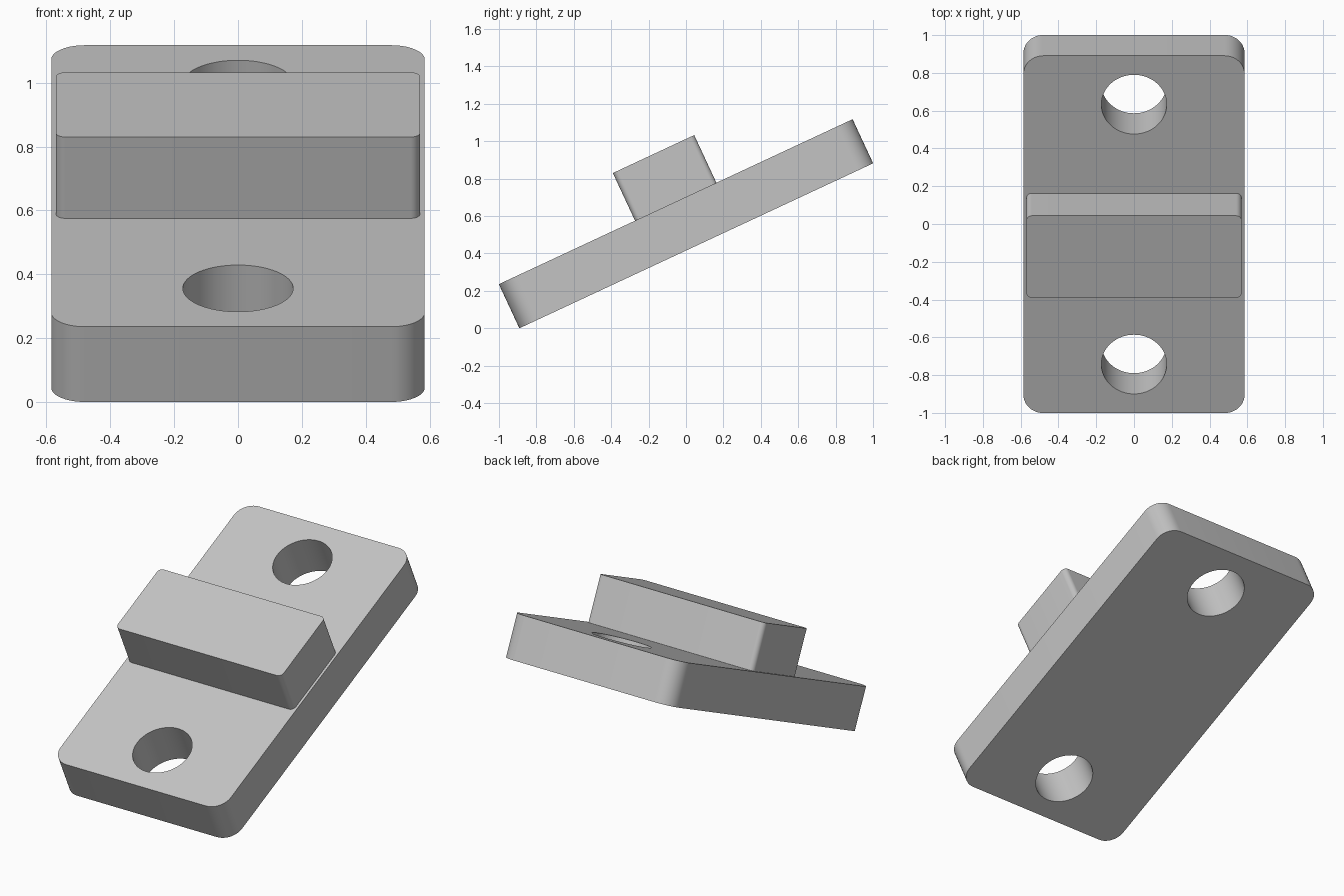
import bpy, bmesh, math
from mathutils import Matrix

if "Cube" in bpy.data.objects:
    bpy.data.objects.remove(bpy.data.objects["Cube"], do_unlink=True)

TILT = math.radians(25)
LENGTH, WIDTH, THICK = 2.087, 1.17, 0.26
HEIGHT = LENGTH * math.sin(TILT) + THICK * math.cos(TILT)
PLACE = Matrix.Translation((0, 0, HEIGHT / 2)) @ Matrix.Rotation(TILT, 4, 'X')

grey = bpy.data.materials.new("plain_grey")
grey.use_nodes = True
colour = (0.55, 0.55, 0.55, 1)
grey.diffuse_color = colour
grey.node_tree.nodes["Principled BSDF"].inputs["Base Color"].default_value = colour


def add_object(name, bm):
    mesh = bpy.data.meshes.new(name)
    bm.to_mesh(mesh)
    bm.free()
    mesh.materials.append(grey)
    obj = bpy.data.objects.new(name, mesh)
    bpy.context.collection.objects.link(obj)
    obj.matrix_world = PLACE
    return obj


def rounded_box(name, size, z, radius):
    """Box whose four upright edges are rounded."""
    bm = bmesh.new()
    bmesh.ops.create_cube(bm, size=1)
    bmesh.ops.scale(bm, vec=size, verts=bm.verts)
    upright = [e for e in bm.edges
               if abs(e.verts[0].co.z - e.verts[1].co.z) > size[2] / 2]
    bmesh.ops.bevel(bm, geom=upright, offset=radius, segments=10,
                    profile=0.5, affect='EDGES')
    bmesh.ops.translate(bm, vec=(0, 0, z), verts=bm.verts)
    return add_object(name, bm)


def smooth(obj):
    bpy.ops.object.select_all(action='DESELECT')
    obj.select_set(True)
    bpy.context.view_layer.objects.active = obj
    bpy.ops.object.shade_smooth_by_angle(angle=math.radians(30))


# Tilted base plate
plate = rounded_box("base_plate", (WIDTH, LENGTH, THICK), 0, 0.105)

# Raised bar across the plate, sunk slightly into it
sink, rise = 0.02, 0.281
bar = rounded_box("cross_bar", (1.14, 0.48, rise + sink),
                  THICK / 2 + (rise - sink) / 2, 0.03)

# Two bolt holes through the plate
bm = bmesh.new()
for side in (-1, 1):
    bmesh.ops.create_cone(bm, cap_ends=True, segments=64, radius1=0.173,
                          radius2=0.173, depth=THICK * 2,
                          matrix=Matrix.Translation((0, side * 0.759, 0)))
cutter = add_object("hole_cutter", bm)
cut = plate.modifiers.new("bolt_holes", 'BOOLEAN')
cut.object = cutter
cut.operation = 'DIFFERENCE'
cut.solver = 'EXACT'
bpy.context.view_layer.update()
bpy.context.view_layer.objects.active = plate
bpy.ops.object.modifier_apply(modifier=cut.name)
bpy.data.objects.remove(cutter, do_unlink=True)

for part in (plate, bar):
    smooth(part)
